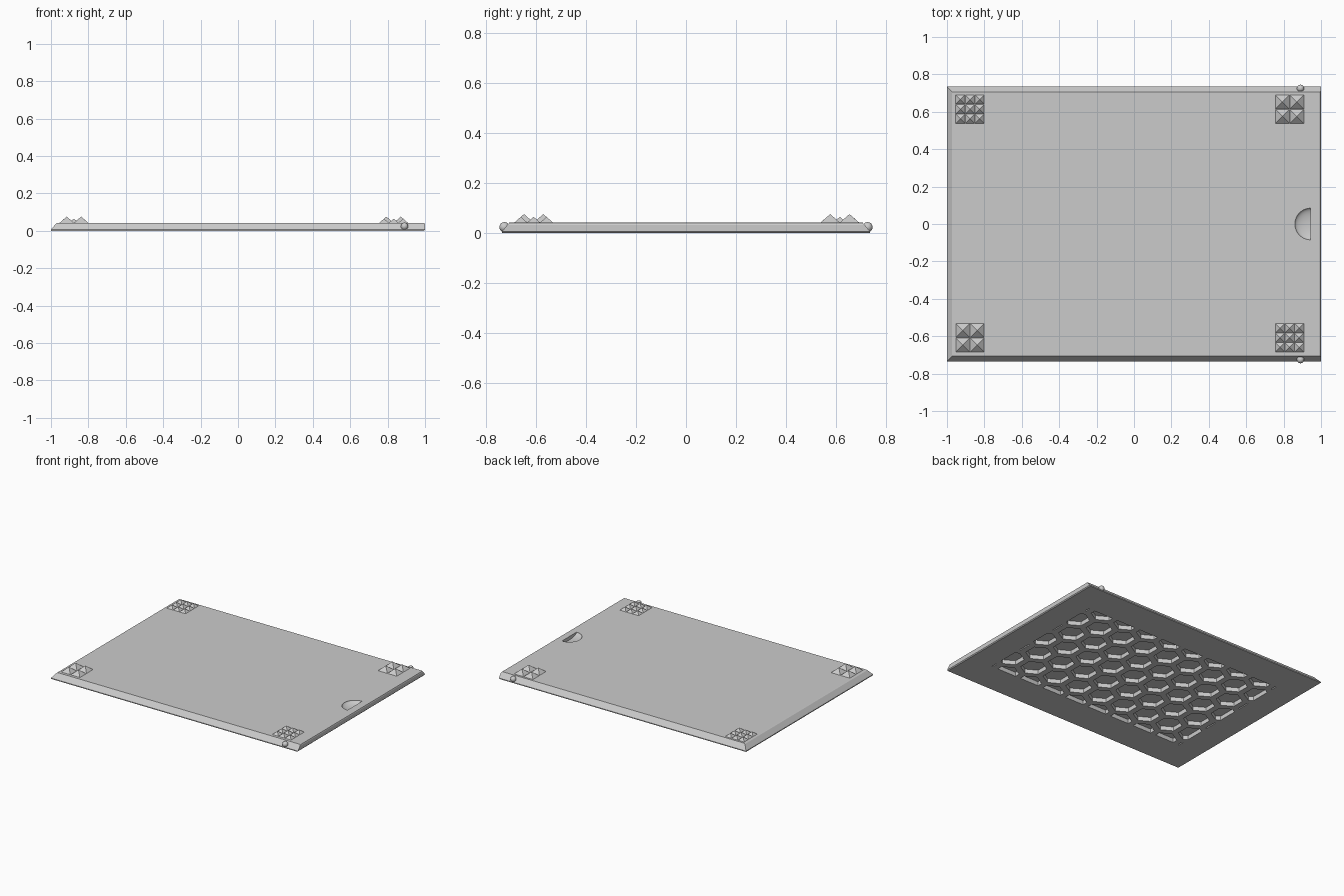
import bpy, bmesh, math
from mathutils import Vector, Matrix

if "Cube" in bpy.data.objects:
    bpy.data.objects.remove(bpy.data.objects["Cube"])

TOP = 0.043

grey = bpy.data.materials.new("light grey plastic")
grey.use_nodes = True
grey.diffuse_color = (0.6, 0.6, 0.6, 1)
grey.node_tree.nodes["Principled BSDF"].inputs["Base Color"].default_value = (0.6, 0.6, 0.6, 1)


def finish(bm, name):
    bmesh.ops.recalc_face_normals(bm, faces=bm.faces)
    mesh = bpy.data.meshes.new(name)
    bm.to_mesh(mesh)
    bm.free()
    mesh.materials.append(grey)
    obj = bpy.data.objects.new(name, mesh)
    bpy.context.collection.objects.link(obj)
    return obj


def activate(obj):
    bpy.ops.object.select_all(action='DESELECT')
    obj.select_set(True)
    bpy.context.view_layer.objects.active = obj


def carve(obj, cutter):
    cutter.hide_render = True
    mod = obj.modifiers.new("carve", 'BOOLEAN')
    mod.operation, mod.solver, mod.object = 'DIFFERENCE', 'EXACT', cutter
    activate(obj)
    bpy.ops.object.modifier_apply(modifier=mod.name)
    bpy.data.objects.remove(cutter)


# Sliding lid: stacked rectangles give sloped rails and a rounded right end
bm = bmesh.new()
rings = []
for z, left, right, half in ((0, -1, 0.994, 0.735), (0.006, -1, 1, 0.735),
                             (0.033, -0.978, 1, 0.713), (0.04, -0.972, 0.997, 0.707),
                             (TOP, -0.965, 0.99, 0.705)):
    rings.append([bm.verts.new((x, y, z)) for x, y in
                  ((left, -half), (right, -half), (right, half), (left, half))])
for low, high in zip(rings, rings[1:]):
    for i in range(4):
        j = (i + 1) % 4
        bm.faces.new((low[i], low[j], high[j], high[i]))
bm.faces.new(rings[0][::-1])
bm.faces.new(rings[-1])
lid = finish(bm, "lid_plate")

# Honeycomb pockets underneath, trimmed to a rectangle
PITCH, RADIUS, DEPTH = 0.195, 0.088, 0.03
bm = bmesh.new()
for row in range(-4, 5):
    for col in range(-6, 7):
        cx = (col + 0.5 * (row % 2)) * PITCH
        cy = row * PITCH * math.sqrt(0.75)
        bm.faces.new([bm.verts.new((cx + RADIUS * math.sin(k * math.pi / 3),
                                    cy + RADIUS * math.cos(k * math.pi / 3), -0.02))
                      for k in range(6)])
for edge in (Vector((0.81, 0, 0)), Vector((-0.81, 0, 0)), Vector((0, 0.5, 0)), Vector((0, -0.5, 0))):
    bmesh.ops.bisect_plane(bm, geom=bm.verts[:] + bm.edges[:] + bm.faces[:],
                           plane_co=edge, plane_no=edge.normalized(), clear_outer=True)
new = bmesh.ops.extrude_face_region(bm, geom=bm.faces[:], use_keep_orig=True)["geom"]
bmesh.ops.translate(bm, vec=(0, 0, DEPTH + 0.02),
                    verts=[g for g in new if isinstance(g, bmesh.types.BMVert)])
carve(lid, finish(bm, "pocket_cutter"))

# Thumb notch: half of a flattened ball with a straight wall
bm = bmesh.new()
bmesh.ops.create_uvsphere(bm, u_segments=40, v_segments=20, radius=0.085)
cut = bmesh.ops.bisect_plane(bm, geom=bm.verts[:] + bm.edges[:] + bm.faces[:],
                             plane_co=(0, 0, 0), plane_no=(1, 0, 0), clear_outer=True)
bmesh.ops.holes_fill(bm, edges=[e for e in bm.edges if e.is_boundary])
bmesh.ops.transform(bm, verts=bm.verts,
                    matrix=Matrix.Translation((0.945, 0, TOP)) @ Matrix.Diagonal((1, 1, 0.3, 1)))
carve(lid, finish(bm, "notch_cutter"))
activate(lid)
bpy.ops.object.shade_smooth_by_angle(angle=math.radians(20))


# Corner pads: grids of small pyramids
def pyramid_pad(name, cx, cy, count, height, size=0.154):
    bm = bmesh.new()
    step = size / count
    for i in range(count):
        for j in range(count):
            x = cx + (i - (count - 1) / 2) * step
            y = cy + (j - (count - 1) / 2) * step
            bmesh.ops.create_cone(bm, cap_ends=True, segments=4, radius1=step * 0.97 / math.sqrt(2),
                                  radius2=0, depth=height,
                                  matrix=Matrix.Translation((x, y, TOP + height / 2))
                                  @ Matrix.Rotation(math.pi / 4, 4, 'Z'))
    finish(bm, name)


pyramid_pad("back_right_pad", -0.877, 0.614, 3, 0.022)
pyramid_pad("front_left_pad", 0.832, -0.608, 3, 0.022)
pyramid_pad("back_left_pad", 0.832, 0.614, 2, 0.033)
pyramid_pad("front_right_pad", -0.877, -0.608, 2, 0.033)

# Snap bumps on both rails
for name, side in (("front_bump", -1), ("back_bump", 1)):
    bm = bmesh.new()
    bmesh.ops.create_uvsphere(bm, u_segments=24, v_segments=12, radius=0.02,
                              matrix=Matrix.Translation((0.89, side * 0.725, 0.024)))
    activate(finish(bm, name))
    bpy.ops.object.shade_smooth_by_angle(angle=math.radians(40))
